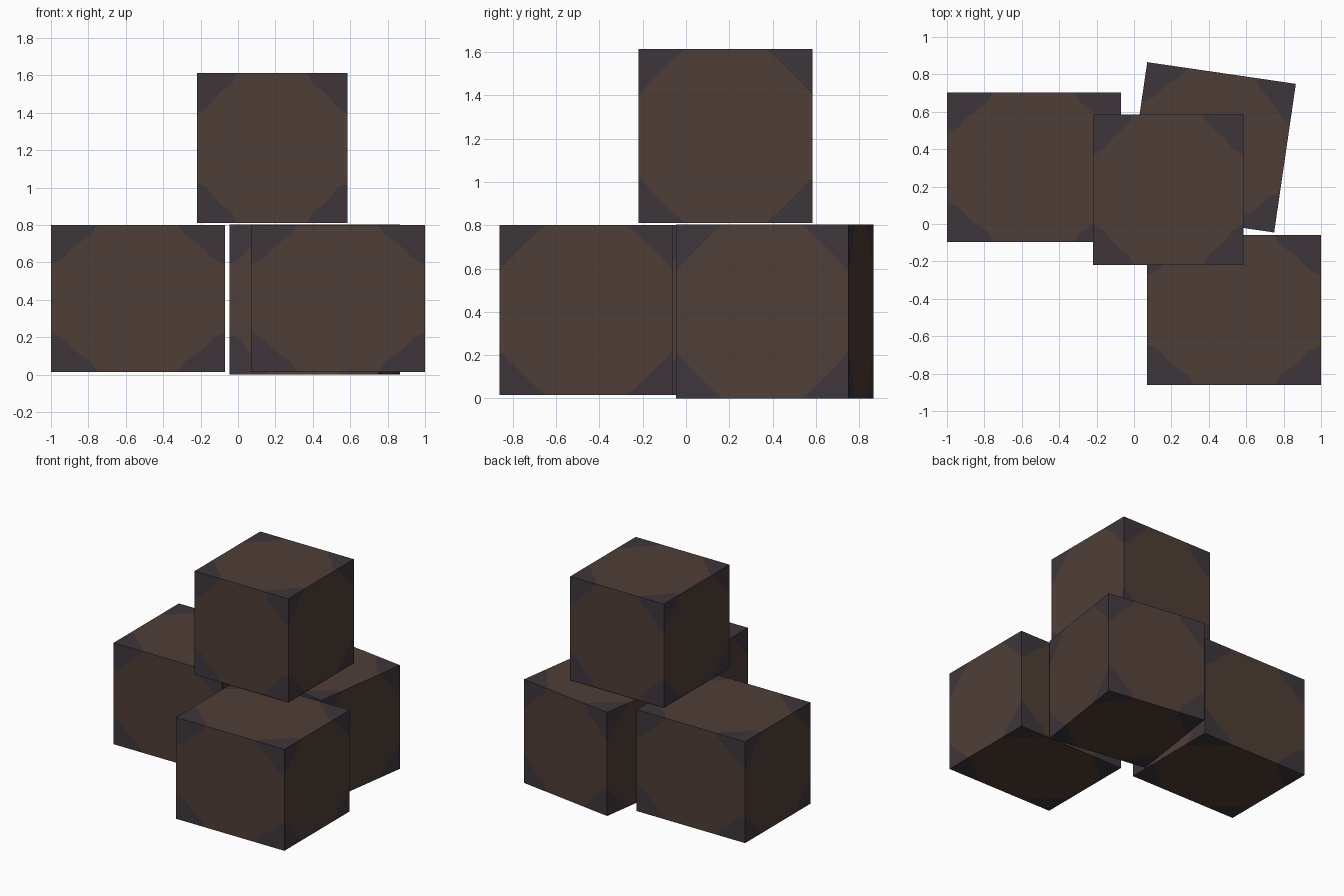
import bpy, bmesh, math
from mathutils import Vector, Matrix

cube = bpy.data.objects.get("Cube")
if cube:
    bpy.data.objects.remove(cube)


def material(name, color):
    m = bpy.data.materials.new(name)
    m.use_nodes = True
    m.diffuse_color = (*color, 1)
    m.node_tree.nodes["Principled BSDF"].inputs["Base Color"].default_value = (*color, 1)
    return m


BROWN = material("dark brown wood", (0.078, 0.048, 0.037))
GREY = material("purple grey corner", (0.048, 0.037, 0.045))

# Outline of a corner patch, as fractions of the side, from one edge to the next
SCALLOP = [(0.27, 0), (0.23, 0.07), (0.165, 0.12), (0.12, 0.165), (0.07, 0.23), (0, 0.27)]
STRAIGHT = [(0.27, 0), (0.21, 0.05), (0.05, 0.21), (0, 0.27)]


def add_side(bm, turn, outline):
    """One side of a unit box: four corner patches around a centre panel."""
    rim = []
    for k in range(4):
        spin = turn @ Matrix.Rotation(k * math.pi / 2, 3, "Z")
        curve = [bm.verts.new(spin @ Vector((u - 0.5, v - 0.5, 0.5))) for u, v in outline]
        corner = bm.verts.new(spin @ Vector((-0.5, -0.5, 0.5)))
        bm.faces.new([corner] + curve).material_index = 1
        rim += curve[::-1]
    bm.faces.new(rim)


def crate(name, center, size, angle=0):
    bm = bmesh.new()
    quarter = math.pi / 2
    # Front, back, top and bottom
    for k in range(4):
        add_side(bm, Matrix.Rotation(k * quarter, 3, "X"), SCALLOP)
    # Left and right
    for s in (-1, 1):
        add_side(bm, Matrix.Rotation(s * quarter, 3, "Y"), STRAIGHT)
    bmesh.ops.remove_doubles(bm, verts=bm.verts, dist=0.0001)
    bmesh.ops.scale(bm, vec=size, verts=bm.verts)
    bmesh.ops.recalc_face_normals(bm, faces=bm.faces)
    mesh = bpy.data.meshes.new(name)
    bm.to_mesh(mesh)
    bm.free()
    mesh.materials.append(BROWN)
    mesh.materials.append(GREY)
    obj = bpy.data.objects.new(name, mesh)
    obj.location = center
    obj.rotation_euler.z = math.radians(angle)
    bpy.context.collection.objects.link(obj)


crate("right_crate", (-0.535, 0.304, 0.408), (0.93, 0.8, 0.786))
crate("front_crate", (0.535, -0.46, 0.408), (0.93, 0.8, 0.786))
crate("back_crate", (0.41, 0.41, 0.402), (0.803, 0.803, 0.803), -8.3)
crate("top_crate", (0.183, 0.183, 1.212), (0.803, 0.803, 0.803))
